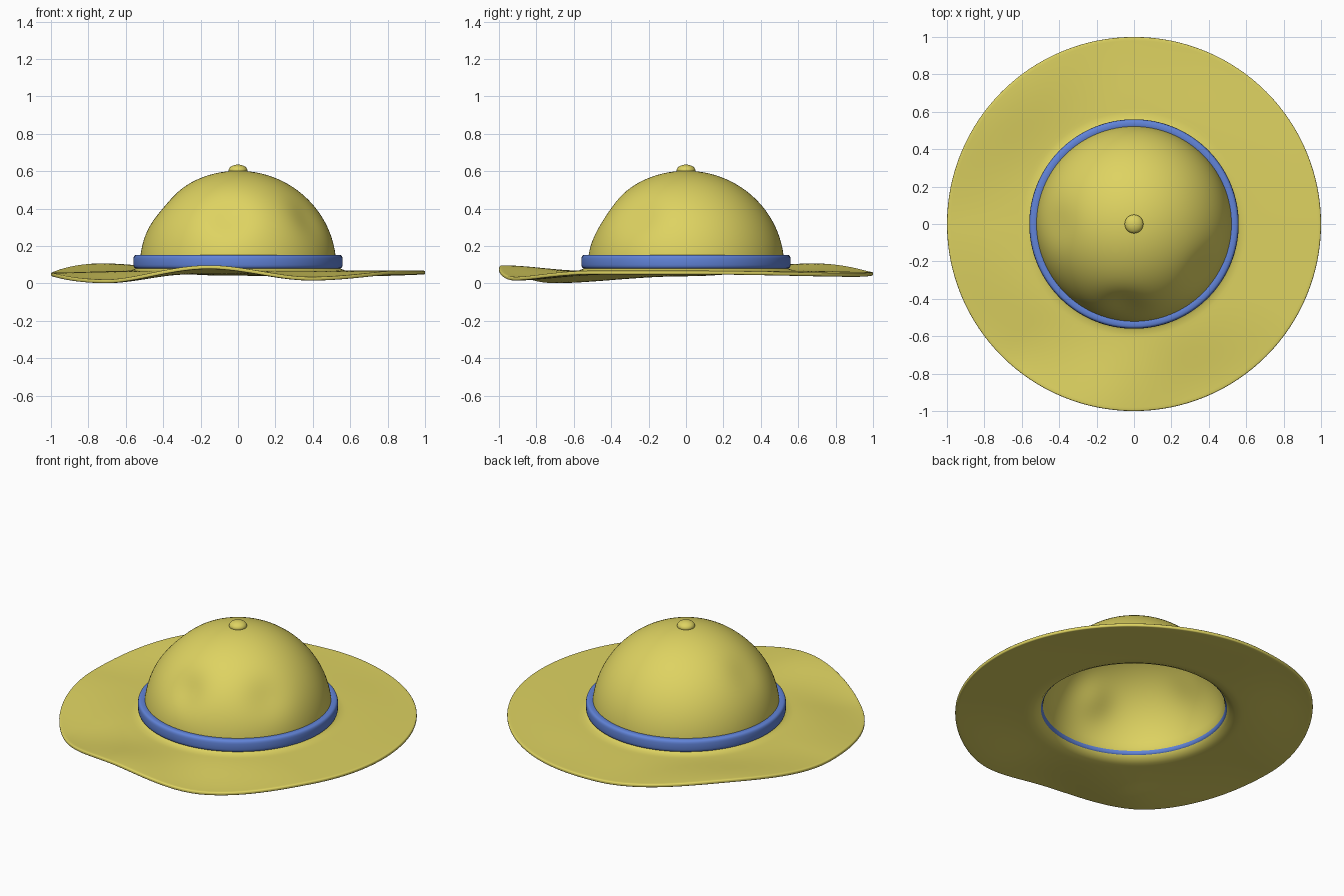
import bpy
import bmesh
from math import sin, cos, pi, radians, sqrt, exp
from mathutils import Vector

if "Cube" in bpy.data.objects:
    bpy.data.objects.remove(bpy.data.objects["Cube"])

STEPS = 128


def material(name, rgb):
    mat = bpy.data.materials.new(name)
    mat.use_nodes = True
    mat.diffuse_color = (*rgb, 1)
    mat.node_tree.nodes["Principled BSDF"].inputs["Base Color"].default_value = (*rgb, 1)
    return mat


def revolve(name, profile, mat, closed=False, bottom_up=True):
    """Spin a radius/height profile around z."""
    bm = bmesh.new()
    rings = [[bm.verts.new((r * cos(2 * pi * i / STEPS), r * sin(2 * pi * i / STEPS), z))
              for i in range(STEPS)] if r > 0 else [bm.verts.new((0, 0, z))] * STEPS
             for r, z in profile]
    pairs = list(zip(rings, rings[1:])) + ([(rings[-1], rings[0])] if closed else [])
    for a, b in pairs:
        for i in range(STEPS):
            j = (i + 1) % STEPS
            quad = list(dict.fromkeys((a[i], a[j], b[j], b[i])))
            bm.faces.new(quad)
    mesh = bpy.data.meshes.new(name)
    bm.to_mesh(mesh)
    bm.free()
    mesh.materials.append(mat)
    obj = bpy.data.objects.new(name, mesh)
    bpy.context.collection.objects.link(obj)
    return obj


def smooth(obj):
    bpy.ops.object.select_all(action='DESELECT')
    obj.select_set(True)
    bpy.context.view_layer.objects.active = obj
    bpy.ops.object.shade_smooth_by_angle(angle=radians(50))


def ease(t):
    t = min(max(t, 0), 1)
    return t * t * (3 - 2 * t)


straw = material("straw yellow", (0.73, 0.65, 0.12))
blue = material("ribbon blue", (0.12, 0.23, 0.69))

# Crown and brim: one sheet, from the rim inward and up to the top
BASE = 0.068
brim = [(1 - 0.02 * i, BASE) for i in range(21)]
fillet = [(0.57, 0.07), (0.547, 0.08), (0.533, 0.097)]
dome = [(0.525 * cos(a), 0.09 + 0.512 * sin(a))
        for a in (radians(4 + 86 * i / 30) for i in range(30))]
hat = revolve("crown_and_brim", brim + fillet + dome + [(0, 0.602)], straw)

# Rim heights by angle, eased from one to the next
WAVE = [(0, 0.068), (65, 0.055), (95, 0.062), (137, 0.107), (180, 0.058),
        (225, 0.021), (261, 0.097), (293, 0.035), (330, 0.068), (360, 0.068)]
# Dents in the crown: centre and depth
DENTS = [(Vector((-0.41, 0.0, 0.42)), 0.012),
         (Vector((-0.05, -0.44, 0.36)), 0.028),
         (Vector((0.36, -0.24, 0.34)), 0.02)]


def rim_height(deg):
    for (a, za), (b, zb) in zip(WAVE, WAVE[1:]):
        if a <= deg <= b:
            return za + (zb - za) * ease((deg - a) / (b - a))
    return BASE


for v in hat.data.vertices:
    r = sqrt(v.co.x ** 2 + v.co.y ** 2)
    if r > 0.58:
        deg = (Vector((1, 0)).angle_signed(v.co.xy) * -180 / pi) % 360
        v.co.z += (rim_height(deg) - BASE) * ease((r - 0.56) / 0.44)
    elif v.co.z > 0.12:
        inward = Vector((0, 0, 0.1)) - v.co
        inward.normalize()
        push = sum(d * exp(-((v.co - c).length / 0.12) ** 2) for c, d in DENTS)
        v.co += inward * push

shell = hat.modifiers.new("thickness", 'SOLIDIFY')
shell.thickness = 0.02
shell.offset = -1
soft = hat.modifiers.new("soft_rim", 'BEVEL')
soft.width = 0.007
soft.segments = 3
soft.limit_method = 'ANGLE'
soft.angle_limit = radians(50)
smooth(hat)

# Ribbon: rounded band around the foot of the crown
section = []
for k in range(24):
    a = 2 * pi * k / 24
    c, s = cos(a), sin(a)
    section.append((0.535 + 0.025 * (abs(c) ** 0.6) * (1 if c > 0 else -1),
                    0.116 + 0.037 * (abs(s) ** 0.6) * (1 if s > 0 else -1)))
smooth(revolve("ribbon_band", section, blue, closed=True))

# Button on the top
bpy.ops.mesh.primitive_uv_sphere_add(segments=32, ring_count=16, radius=0.05,
                                     location=(0, 0, 0.605))
button = bpy.context.object
button.name = "top_button"
button.scale.z = 0.6
button.data.materials.append(straw)
smooth(button)
